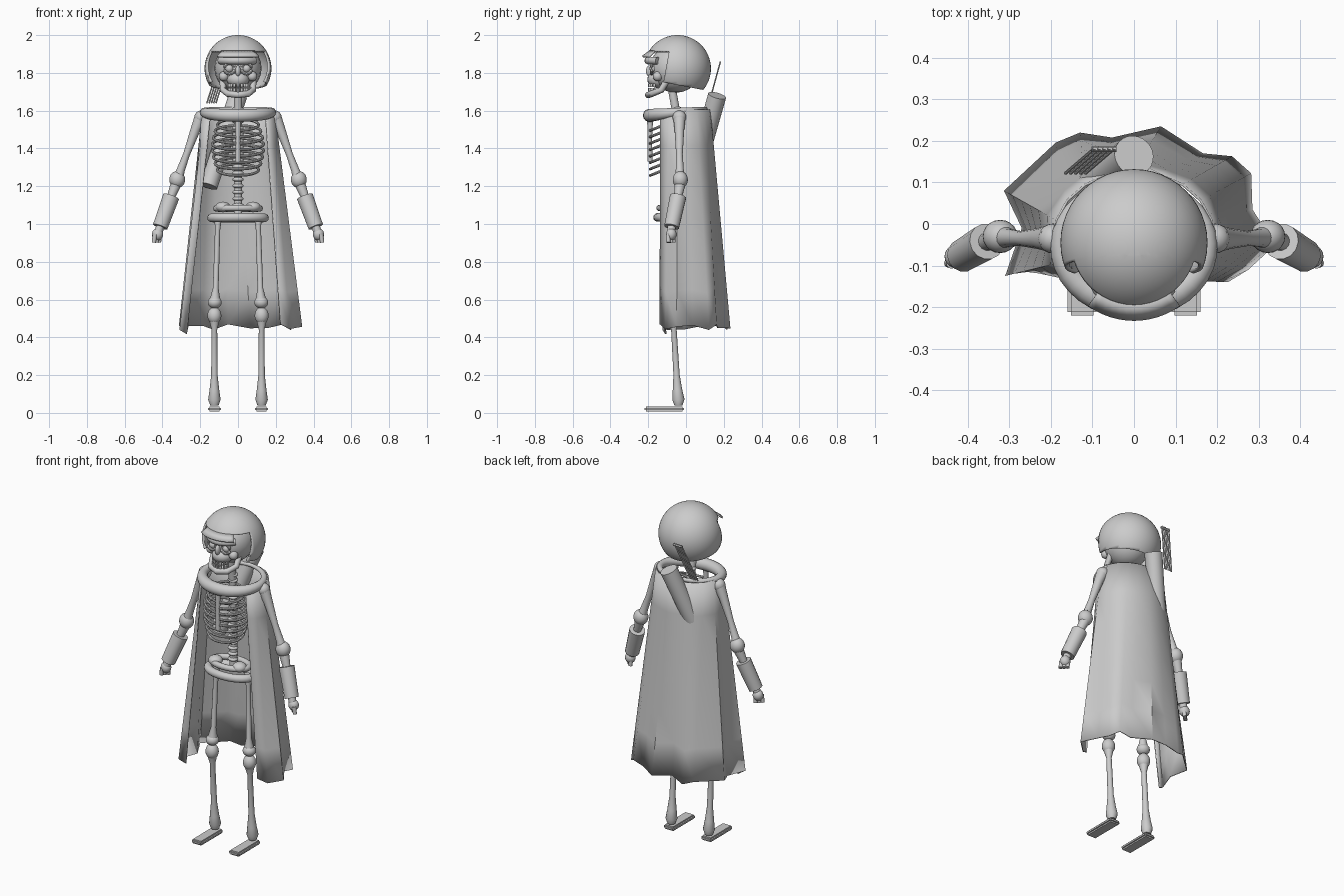
import bpy, bmesh, math
from mathutils import Vector, Matrix

if "Cube" in bpy.data.objects:
    bpy.data.objects.remove(bpy.data.objects["Cube"])

grey = bpy.data.materials.new("plain_grey")
grey.use_nodes = True
COLOUR = (0.6, 0.6, 0.6, 1)
grey.diffuse_color = COLOUR
grey.node_tree.nodes["Principled BSDF"].inputs["Base Color"].default_value = COLOUR


def finish(name, bm, normals=True):
    if normals:
        bmesh.ops.recalc_face_normals(bm, faces=bm.faces)
    mesh = bpy.data.meshes.new(name)
    bm.to_mesh(mesh)
    bm.free()
    mesh.materials.append(grey)
    ob = bpy.data.objects.new(name, mesh)
    bpy.context.collection.objects.link(ob)
    bpy.ops.object.select_all(action='DESELECT')
    bpy.context.view_layer.objects.active = ob
    ob.select_set(True)
    bpy.ops.object.shade_smooth_by_angle(angle=math.radians(40))
    return ob


def tube(name, pts, radii, closed=False, sides=14):
    """Round sweep through points, with one radius or one per point."""
    pts = [Vector(p) for p in pts]
    n = len(pts)
    if not isinstance(radii, (list, tuple)):
        radii = [radii] * n
    span = pts[-1] - pts[0]
    ref = Vector((0, 1, 0)) if not closed and abs(span.z) > 0.5 * span.length else Vector((0, 0, 1))
    bm = bmesh.new()
    rings = []
    for i, p in enumerate(pts):
        a = pts[(i - 1) % n] if closed or i else p
        b = pts[(i + 1) % n] if closed or i < n - 1 else p
        t = (b - a).normalized()
        u = ref.cross(t).normalized()
        v = t.cross(u)
        rings.append([bm.verts.new(p + radii[i] * (u * math.cos(k * math.tau / sides)
                      + v * math.sin(k * math.tau / sides))) for k in range(sides)])
    for i in range(n if closed else n - 1):
        r, s = rings[i], rings[(i + 1) % n]
        for k in range(sides):
            m = (k + 1) % sides
            bm.faces.new((r[k], r[m], s[m], s[k]))
    if not closed:
        bm.faces.new(rings[0])
        bm.faces.new(rings[-1])
    return finish(name, bm)


def ball(name, centre, size):
    size = Vector(size) if isinstance(size, tuple) else Vector((size, size, size))
    bm = bmesh.new()
    bmesh.ops.create_uvsphere(bm, u_segments=20, v_segments=12, radius=1,
                              matrix=Matrix.Translation(centre) @ Matrix.Diagonal(size).to_4x4())
    return finish(name, bm)


def box(name, centre, size, bevel=0.0):
    bm = bmesh.new()
    bmesh.ops.create_cube(bm, size=1, matrix=Matrix.Translation(centre) @ Matrix.Diagonal(size).to_4x4())
    if bevel:
        bmesh.ops.bevel(bm, geom=bm.edges[:], offset=bevel, segments=2, affect='EDGES')
    return finish(name, bm)


def ring(cx, cy, rx, ry, z_front, z_back, n=28, start=0, end=360):
    """Ellipse of points whose height runs from front to back."""
    out = []
    for i in range(n):
        a = math.radians(start + (end - start) * i / n)
        f = (1 + math.sin(a)) / 2
        out.append((cx + rx * math.cos(a), cy + ry * math.sin(a), z_front + (z_back - z_front) * f))
    return out


def thicken(ob, amount):
    mod = ob.modifiers.new("thickness", 'SOLIDIFY')
    mod.thickness = amount


# Helmet shell: sphere cut by a sloped rim, a brow line and the cheek edge
bm = bmesh.new()
bmesh.ops.create_uvsphere(bm, u_segments=48, v_segments=32, radius=0.177,
                          matrix=Matrix.Translation((0, -0.045, 1.823)))
RIM = (Vector((0, -0.12, 1.75)), Vector((0, -0.19, -1)))
BROW = (Vector((0, 0, 1.915)), Vector((0, 0, -1)))
CHEEK = (Vector((0, -0.105, 1.83)), Vector((0, -1, 0.18)))
for co, no in (RIM, BROW, CHEEK):
    bmesh.ops.bisect_plane(bm, geom=bm.verts[:] + bm.edges[:] + bm.faces[:], plane_co=co, plane_no=no)


def beyond(face, plane):
    return (face.calc_center_median() - plane[0]).dot(plane[1]) > 0


cut = [f for f in bm.faces if beyond(f, RIM) or (beyond(f, BROW) and beyond(f, CHEEK))]
bmesh.ops.delete(bm, geom=cut, context='FACES')
thicken(finish("helmet", bm), 0.012)

# Flared visor over the forehead
bm = bmesh.new()
rows = [[bm.verts.new((r * math.sin(a), -0.045 - r * math.cos(a), z))
         for a in [math.radians(-36 + 6 * i) for i in range(13)]]
        for r, z in ((0.15, 1.918), (0.188, 1.89))]
for i in range(12):
    bm.faces.new((rows[0][i], rows[0][i + 1], rows[1][i + 1], rows[1][i]))
thicken(finish("helmet_visor", bm), 0.01)

# Skull
ball("cranium", (0, -0.055, 1.825), (0.125, 0.135, 0.13))
tube("brow_ridge", ring(0, -0.09, 0.1, 0.11, 1.865, 1.865, 12, 205, 338), 0.02)
ball("upper_jaw", (0, -0.145, 1.765), (0.06, 0.06, 0.045))
ball("nose_bone", (0, -0.192, 1.81), (0.014, 0.02, 0.03))
tube("lower_jaw", [(s * x, y, z) for s, x, y, z in
     ((-1, .08, -.09, 1.78), (-1, .08, -.13, 1.71), (-1, .055, -.18, 1.69), (0, 0, -.2, 1.683),
      (1, .055, -.18, 1.69), (1, .08, -.13, 1.71), (1, .08, -.09, 1.78))], 0.017)
for i in range(7):
    a = math.radians(-60 + 20 * i)
    for z in (1.734, 1.711):
        box("tooth", (0.055 * math.sin(a), -0.14 - 0.055 * math.cos(a), z), (0.013, 0.012, 0.02), 0.002)
for s in (-1, 1):
    tube("eye_socket", [(s * 0.045 + 0.028 * math.cos(k * math.tau / 16), -0.182,
                         1.823 + 0.028 * math.sin(k * math.tau / 16)) for k in range(16)], 0.008, True, 8)
    ball("eye", (s * 0.045, -0.172, 1.823), 0.022)
    ball("cheekbone", (s * 0.075, -0.15, 1.782), 0.026)

# Spine and rib cage
tube("spine", [(0, -0.045, 1.03), (0, -0.04, 1.3), (0, -0.05, 1.58), (0, -0.075, 1.72)], 0.022)
for i in range(16):
    ball("vertebra", (0, -0.048, 1.1 + 0.034 * i), (0.03, 0.027, 0.013))
for i in range(8):
    width = 0.095 + 0.042 * math.sin(math.pi * (i + 1) / 9)
    z = 1.525 - 0.034 * i
    tube("rib", ring(0, -0.115, width, 0.075, z - 0.03, z + 0.03), 0.0075, True, 8)
tube("breastbone", [(0, -0.19, 1.55), (0, -0.192, 1.45), (0, -0.19, 1.33)], [0.016, 0.012, 0.014])

# Pelvis
tube("hip_girdle", ring(0, -0.07, 0.14, 0.08, 1.035, 1.03), 0.023, True)
tube("upper_hip_ring", ring(0, -0.07, 0.115, 0.07, 1.085, 1.08), 0.017, True)
for s in (-1, 1):
    ball("hip_knob", (s * 0.08, -0.1, 1.09), (0.04, 0.04, 0.028))

# Limbs, mirrored left and right
for s, side in ((1, "left"), (-1, "right")):
    def limb(name, pts, radii):
        tube(side + "_" + name, [(s * x, y, z) for x, y, z in pts], radii)

    def joint(name, c, size):
        ball(side + "_" + name, (s * c[0], c[1], c[2]), size)

    limb("thigh_bone", [(.105, -.055, 1.04), (.108, -.056, .97), (.118, -.065, .66), (.122, -.068, .59)],
         [.02, .014, .015, .03])
    joint("knee", (.123, -.068, .585), (.037, .036, .032))
    joint("lower_knee", (.125, -.068, .515), (.037, .036, .045))
    limb("shin_bone", [(.125, -.068, .5), (.125, -.064, .44), (.125, -.05, .2), (.125, -.045, .12),
                       (.125, -.04, .07), (.125, -.04, .04)], [.03, .015, .017, .026, .033, .022])
    box(side + "_foot", (s * 0.125, -0.115, 0.02), (0.07, 0.21, 0.026), 0.008)
    joint("shoulder", (.195, -.035, 1.565), .036)
    limb("upper_arm_bone", [(.195, -.035, 1.57), (.225, -.035, 1.5), (.272, -.035, 1.37),
                            (.305, -.033, 1.28), (.32, -.03, 1.23)], [.034, .026, .018, .022, .034])
    joint("elbow", (.322, -.03, 1.235), (.042, .04, .045))
    limb("forearm_bone", [(.325, -.03, 1.22), (.36, -.045, 1.13)], [.03, .02])
    limb("gauntlet", [(.354, -.042, 1.145), (.412, -.076, .985)], [.044, .04])
    limb("wrist", [(.41, -.075, .99), (.424, -.08, .95)], .022)
    joint("hand", (.426, -.078, .945), (.03, .028, .032))
    for k in range(3):
        limb("finger", [(.415 + .012 * k, -.07 - .012 * k, .945), (.418 + .014 * k, -.066 - .014 * k, .902)],
             [.013, .011])

# Collar roll, thick in front and thin behind
pts = ring(0, -0.045, 0.178, 0.148, 1.575, 1.61, 36)
tube("collar", pts, [0.023 - 0.012 * (p[1] + 0.045) / 0.148 for p in pts], True)

# Folded cape, pleats widening to a ragged hem
hem = [(.226, -.14), (.275, -.11), (.34, -.05), (.285, .035), (.282, .122), (.236, .163), (.166, .17),
       (.065, .235), (-.053, .208), (-.13, .22), (-.188, .196), (-.313, .08), (-.27, -.01),
       (-.31, -.125), (-.27, -.11)]
bm = bmesh.new()
grid = []
for i, (hx, hy) in enumerate(hem):
    a = math.radians(-42 + 264 * i / (len(hem) - 1))
    top = Vector((0.195 * math.cos(a), -0.03 + 0.16 * math.sin(a), 1.605))
    low = Vector((hx, hy, 0.455 + 0.015 * math.cos(2.4 * i) - (0.03 if i > 12 else 0)))
    grid.append([bm.verts.new(top.lerp(low, j / 6)) for j in range(7)])
for c, d in zip(grid, grid[1:]):
    for j in range(6):
        bm.faces.new((c[j], d[j], d[j + 1], c[j + 1]))
thicken(finish("cape", bm), 0.006)

# Quiver slung across the back, with a bundle of rods
tube("quiver", [(0, 0.165, 1.68), (-0.155, 0.03, 1.2)], [0.049, 0.047], sides=24)
for k in range(5):
    x = 0.012 * k
    tube("rod", [(-0.165 + x, 0.122, 1.64), (-0.095 + x, 0.182, 1.86)], 0.004, sides=6)
tube("rod_binding", [(-0.102, 0.18, 1.85), (-0.042, 0.18, 1.85)], 0.007, sides=6)
